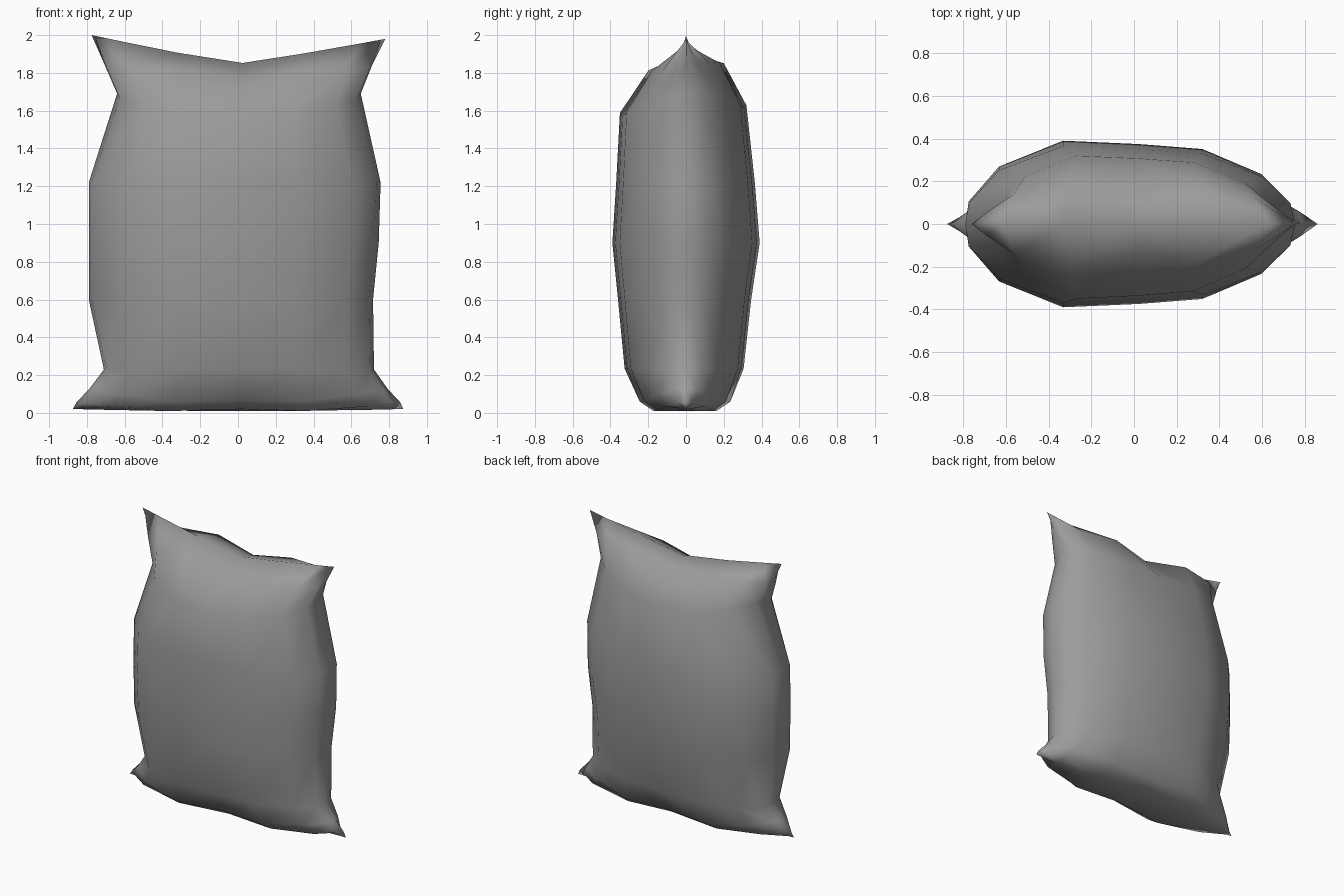
import bpy, bmesh

if "Cube" in bpy.data.objects:
    bpy.data.objects.remove(bpy.data.objects["Cube"])

# Cross-section across the width: (u, depth factor)
cols = [(-1, 0), (-.98, .27), (-.8, .69), (-.42, 1), (.03, .96),
        (.43, .9), (.8, .6), (.97, .27), (1, 0)]

# Rows bottom to top: centre z, edge z, left edge x, right edge x, front depth, back depth
rows = [(.01, .02, .875, .875, 0, 0),
        (.0, .055, .855, .86, .17, .16),
        (.045, .13, .785, .79, .245, .235),
        (.235, .23, .71, .72, .325, .305),
        (.6, .6, .79, .715, .36, .345),
        (.9, .9, .79, .745, .39, .39),
        (1.21, 1.22, .79, .755, .37, .365),
        (1.59, 1.69, .64, .65, .35, .32),
        (1.83, 1.84, .705, .71, .20, .20),
        (1.85, 2.0, .775, .78, 0, 0)]
TOP = len(rows) - 1

bm = bmesh.new()


def panel(side):
    """One bulging cloth panel; side -1 is the front, 1 the back."""
    grid = []
    for i, (zc, ze, left, right, front, back) in enumerate(rows):
        line = []
        for u, f in cols:
            x = u * (left if u < 0 else right)
            # the two lowest rows pinch to sharp corners
            if i < 2 and .9 < abs(u) < 1:
                f, x = .2, x * .975
            z = zc + (ze - zc) * abs(u) ** (1.1 if i == TOP else 2)
            if i == TOP and u > 0:
                z -= .02 * u
            if TOP - 2 <= i < TOP and abs(u) < 1:
                z += .02 * side
            # shallow dents in the middle of the top and bottom
            if abs(u) < .1:
                if i == TOP - 1:
                    z, f = z - .04, f * .75
                elif i in (1, 2):
                    z, f = z + .02, f * .85
            y = side * f * (front if side < 0 else back)
            line.append(bm.verts.new((x, y, max(z, 0))))
        grid.append(line)
    for a, b in zip(grid, grid[1:]):
        for j in range(len(cols) - 1):
            bm.faces.new((a[j], a[j + 1], b[j + 1], b[j]))


# Front and back panels, joined along the seam
panel(-1)
panel(1)
bmesh.ops.remove_doubles(bm, verts=bm.verts, dist=.0005)
bmesh.ops.recalc_face_normals(bm, faces=bm.faces)
mesh = bpy.data.meshes.new("sack")
bm.to_mesh(mesh)
bm.free()
sack = bpy.data.objects.new("sack", mesh)
bpy.context.collection.objects.link(sack)

# Dark grey cloth, smooth shading
cloth = bpy.data.materials.new("grey_cloth")
cloth.diffuse_color = (.33, .33, .33, 1)
cloth.use_nodes = True
cloth.node_tree.nodes["Principled BSDF"].inputs["Base Color"].default_value = cloth.diffuse_color
mesh.materials.append(cloth)
for p in mesh.polygons:
    p.use_smooth = True
